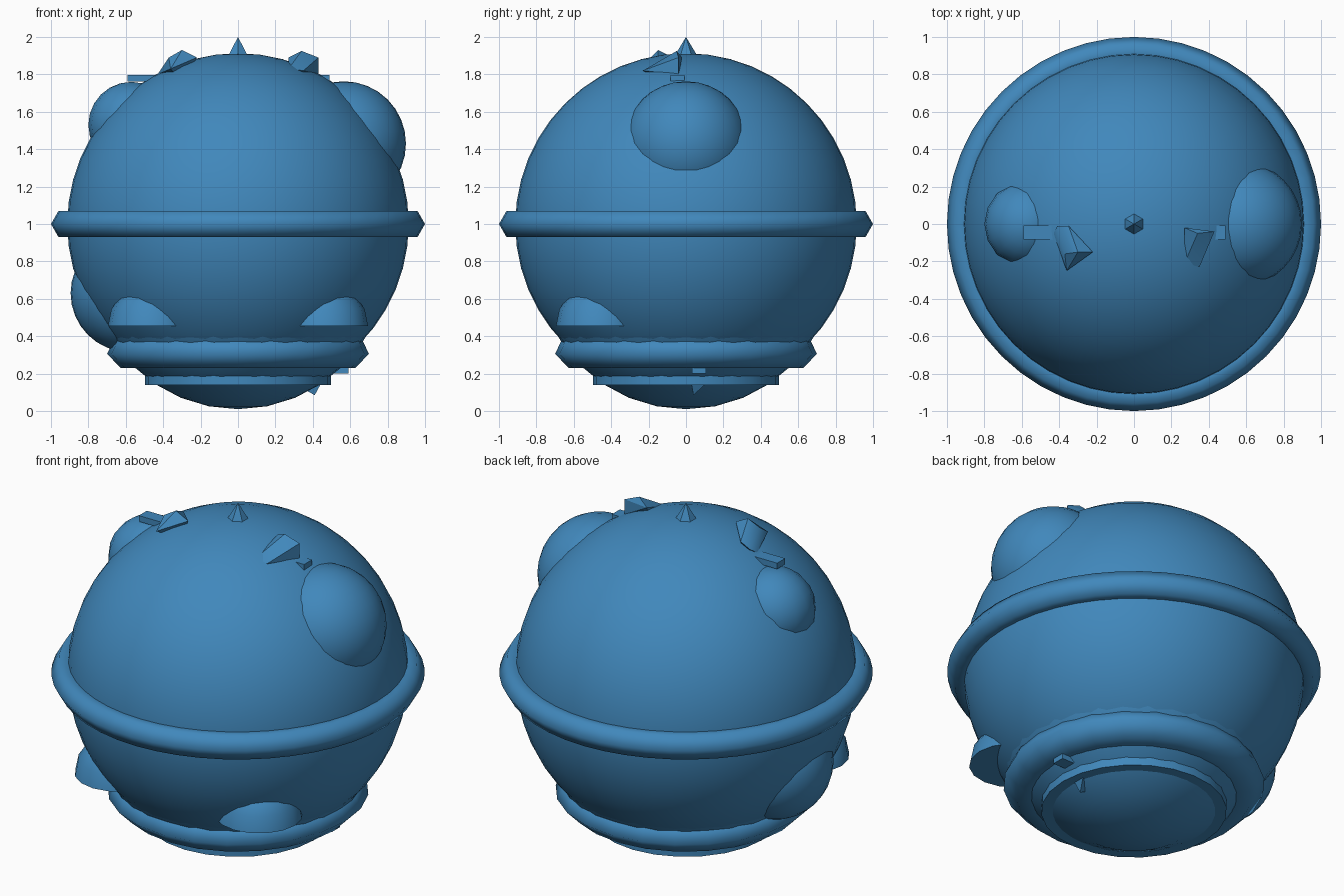
import bpy, bmesh, math
from mathutils import Matrix, Vector

old = bpy.data.objects.get("Cube")
if old:
    bpy.data.objects.remove(old, do_unlink=True)

BLUE = (0.052, 0.245, 0.5, 1.0)
blue = bpy.data.materials.new("blue")
blue.use_nodes = True
blue.diffuse_color = BLUE
blue.node_tree.nodes["Principled BSDF"].inputs["Base Color"].default_value = BLUE


def finish(name, bm, angle=None):
    """Turn a bmesh into a named object, smooth below the given angle."""
    bmesh.ops.recalc_face_normals(bm, faces=bm.faces)
    mesh = bpy.data.meshes.new(name)
    bm.to_mesh(mesh)
    bm.free()
    mesh.materials.append(blue)
    obj = bpy.data.objects.new(name, mesh)
    bpy.context.collection.objects.link(obj)
    if angle:
        bpy.ops.object.select_all(action='DESELECT')
        obj.select_set(True)
        bpy.context.view_layer.objects.active = obj
        bpy.ops.object.shade_smooth_by_angle(angle=math.radians(angle))
    return obj


def ball(name, centre, radius, segments=32, rings=16, half=False):
    bm = bmesh.new()
    bmesh.ops.create_uvsphere(bm, u_segments=segments, v_segments=rings, radius=radius)
    if half:
        cut = bmesh.ops.bisect_plane(bm, geom=bm.verts[:] + bm.edges[:] + bm.faces[:], dist=1e-4,
                                     plane_co=(0, 0, 0), plane_no=(0, 0, -1), clear_outer=True)
        bmesh.ops.holes_fill(bm, edges=[e for e in bm.edges if e.is_boundary])
    bmesh.ops.translate(bm, verts=bm.verts, vec=centre)
    return finish(name, bm, 50)


def ring(name, profile, segments, angle):
    """Revolve a closed (radius, height) profile around z."""
    bm = bmesh.new()
    loops = []
    for i in range(segments):
        a = 2 * math.pi * i / segments
        loops.append([bm.verts.new((r * math.cos(a), r * math.sin(a), z)) for r, z in profile])
    n = len(profile)
    for i in range(segments):
        a, b = loops[i], loops[(i + 1) % segments]
        for j in range(n):
            k = (j + 1) % n
            bm.faces.new((a[j], b[j], b[k], a[k]))
    return finish(name, bm, angle)


def chunk(name, points, angle=None):
    """Faceted solid wrapped around a few points."""
    bm = bmesh.new()
    for p in points:
        bm.verts.new(p)
    hull = bmesh.ops.convex_hull(bm, input=bm.verts)
    loose = [v for v in bm.verts if not v.link_faces]
    bmesh.ops.delete(bm, geom=loose, context='VERTS')
    return finish(name, bm, angle)


def box(name, centre, size):
    bm = bmesh.new()
    place = Matrix.Translation(centre) @ Matrix.Diagonal((*size, 1))
    bmesh.ops.create_cube(bm, size=1, matrix=place)
    return finish(name, bm)


# Main body and rounded underside
ball("body", (0, 0, 1), 0.913, 48, 24)
ball("underside", (0, 0, 0.81), 0.8)

# Six-sided belt around the middle
belt = [(0.92 + 0.08 * math.cos(math.radians(60 * i)),
         1 + 0.08 * math.sin(math.radians(60 * i))) for i in range(6)]
ring("belt", belt, 48, 70)

# Lower collar and base rim
ring("lower_collar", [(0.55, 0.23), (0.626, 0.23), (0.7, 0.305),
                      (0.66, 0.39), (0.55, 0.39)], 24, 70)
ring("base_rim", [(0.4, 0.14), (0.497, 0.14), (0.497, 0.2), (0.4, 0.2)], 24, 35)

# Rounded bulges on the sides
ball("upper_left_bulge", (0.565, 0, 1.43), 0.333)
ball("upper_right_bulge", (-0.57, 0, 1.53), 0.23, 16, 12)
ball("lower_right_bulge", (-0.58, 0, 0.63), 0.315)

# Half-dome feet at the front
for side, sign in (("left", 1), ("right", -1)):
    ball("front_foot_" + side, (sign * 0.46, -0.46, 0.455), 0.235, 16, 8, half=True)

# Tip on top
bm = bmesh.new()
bmesh.ops.create_cone(bm, cap_ends=True, segments=6, radius1=0.06, radius2=0,
                      depth=0.1, matrix=Matrix.Translation((0, 0, 1.95)))
finish("top_spike", bm)

# Crossbar whose ends poke out of the body
box("crossbar", (-0.05, -0.045, 1.78), (1.08, 0.075, 0.035))

# Angular knobs on top
chunk("left_knob", [(0.27, -0.02, 1.89), (0.43, -0.04, 1.89), (0.43, -0.04, 1.8),
                    (0.35, -0.23, 1.82), (0.27, -0.21, 1.83), (0.34, -0.05, 1.925),
                    (0.3, -0.1, 1.75)], 30)
chunk("right_knob", [(-0.41, -0.01, 1.83), (-0.35, -0.01, 1.86), (-0.22, -0.15, 1.89),
                     (-0.36, -0.25, 1.83), (-0.43, -0.05, 1.8), (-0.3, -0.15, 1.93),
                     (-0.37, -0.16, 1.89), (-0.3, -0.1, 1.75)], 30)

# Small fittings under the collar
box("small_peg", (0.55, 0.07, 0.215), (0.08, 0.075, 0.03))
chunk("small_fin", [(0.33, 0.03, 0.13), (0.41, 0.04, 0.085), (0.44, 0.1, 0.14),
                    (0.44, 0.03, 0.14), (0.35, 0.08, 0.18)])
